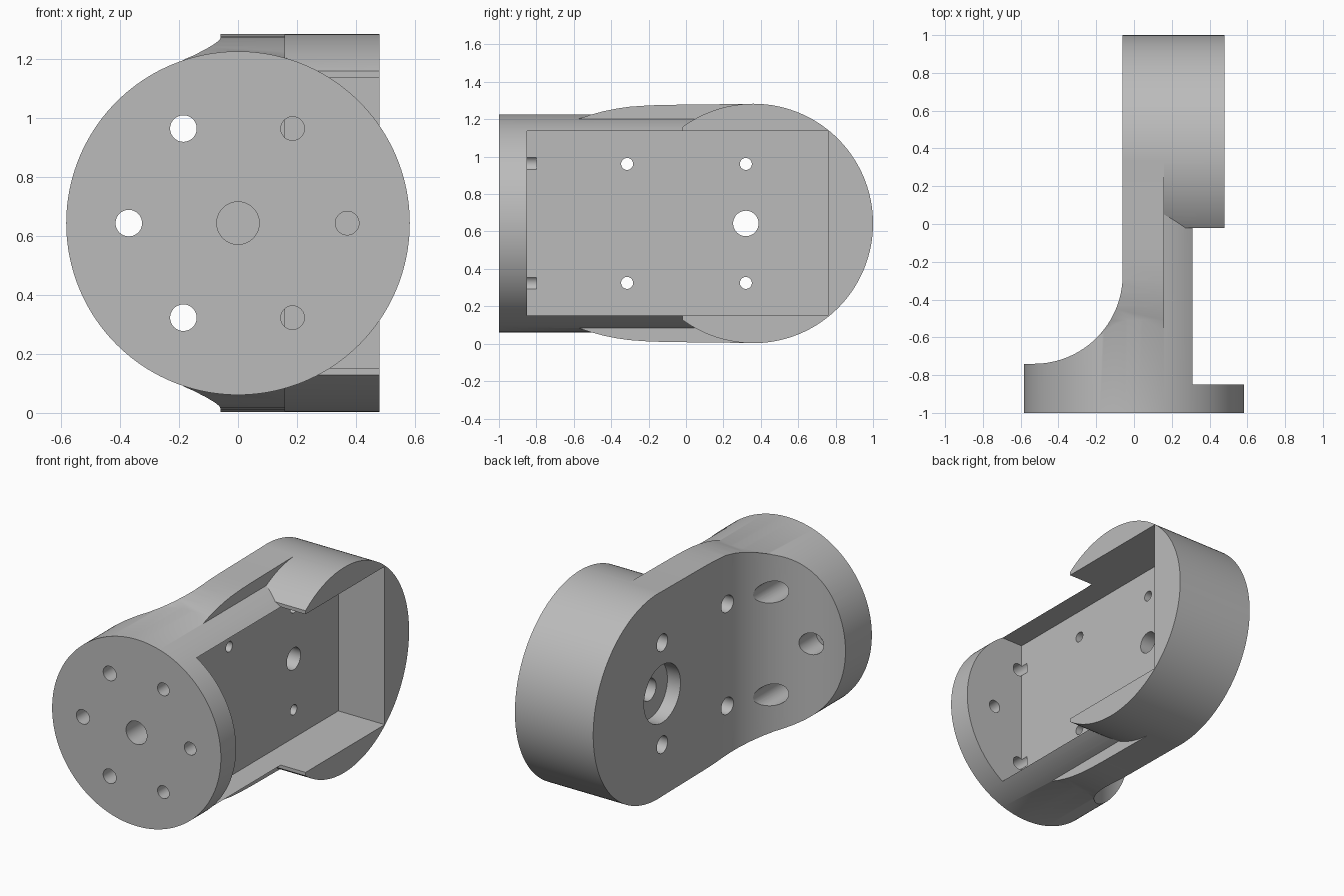
import bpy, bmesh, math
from mathutils import Matrix, Vector

cube = bpy.data.objects.get("Cube")
if cube:
    bpy.data.objects.remove(cube, do_unlink=True)

MID = 0.643  # height of the main axes

grey = bpy.data.materials.new("light grey")
grey.use_nodes = True
grey.diffuse_color = (0.5, 0.5, 0.5, 1)
grey.node_tree.nodes["Principled BSDF"].inputs["Base Color"].default_value = (0.5, 0.5, 0.5, 1)


def finish(bm, name):
    bmesh.ops.recalc_face_normals(bm, faces=bm.faces)
    mesh = bpy.data.meshes.new(name)
    bm.to_mesh(mesh)
    bm.free()
    mesh.materials.append(grey)
    ob = bpy.data.objects.new(name, mesh)
    bpy.context.collection.objects.link(ob)
    return ob


def prism(name, points, direction):
    """Extrude a closed outline along a direction."""
    bm = bmesh.new()
    face = bm.faces.new([bm.verts.new(p) for p in points])
    out = bmesh.ops.extrude_face_region(bm, geom=[face])
    moved = [v for v in out["geom"] if isinstance(v, bmesh.types.BMVert)]
    bmesh.ops.translate(bm, verts=moved, vec=Vector(direction))
    return finish(bm, name)


def rod(name, axis, start, end, a, b, radius, sides=48):
    """Cylinder along x (a, b = y, z) or along y (a, b = x, z)."""
    mid = (start + end) / 2
    if axis == "x":
        place = Matrix.Translation((mid, a, b)) @ Matrix.Rotation(math.pi / 2, 4, "Y")
    else:
        place = Matrix.Translation((a, mid, b)) @ Matrix.Rotation(math.pi / 2, 4, "X")
    bm = bmesh.new()
    bmesh.ops.create_cone(bm, cap_ends=True, segments=sides, radius1=radius,
                          radius2=radius, depth=end - start, matrix=place)
    return finish(bm, name)


def combine(target, other, operation):
    mod = target.modifiers.new(operation, "BOOLEAN")
    mod.object, mod.operation, mod.solver = other, operation, "EXACT"
    bpy.context.view_layer.objects.active = target
    bpy.ops.object.modifier_apply(modifier=mod.name)
    bpy.data.objects.remove(other, do_unlink=True)


# Rounded rear housing, trimmed and chamfered on its open side
body = rod("bracket_body", "x", -0.1, 0.48, 0.36, MID, 0.64, 160)
outline = [(0.16, -1), (0.16, 0.05), (0.27, -0.02), (0.6, -0.02), (0.6, -1)]
combine(body, prism("relief", [(x, y, -0.5) for x, y in outline], (0, 0, 3)), "DIFFERENCE")

# Side plate with flared edges
half = [(-0.7, 0.47), (-0.64, 0.525), (-0.58, 0.557), (-0.51, 0.581), (-0.44, 0.6),
        (-0.37, 0.614), (-0.3, 0.624), (-0.2, 0.631), (-0.1, 0.634), (0.33, 0.639)]
edge = half + [(y, -h) for y, h in reversed(half)]
combine(body, prism("side_plate", [(-0.5, y, MID + h) for y, h in edge], (0.66, 0, 0)), "UNION")

# Round flange running back into the housing
combine(body, rod("flange", "y", -1, 0.2, 0, MID, 0.582, 160), "UNION")

# Concave sweep from the flange to the outer plate face
sweep = [(-0.06, 1.5), (-0.06, -0.27)]
for i in range(1, 33):
    t = math.pi / 2 * i / 32
    sweep.append((-0.53 + 0.47 * math.cos(t), -0.27 - 0.47 * math.sin(t)))
sweep += [(-0.9, -0.74), (-0.9, 1.5)]
combine(body, prism("sweep_cut", [(x, y, -0.5) for x, y in sweep], (0, 0, 3)), "DIFFERENCE")

# Rectangular pocket
pocket = [(0.16, y, MID + h) for y, h in
          [(-0.85, -0.493), (0.76, -0.493), (0.76, 0.493), (-0.85, 0.493)]]
combine(body, prism("pocket", pocket, (1, 0, 0)), "DIFFERENCE")


def drill(*args):
    combine(body, rod("drill", *args), "DIFFERENCE")


# Flange holes: blind centre, ring of six, wide recesses on the swept side
drill("y", -1.1, -0.82, 0, MID, 0.072)
for i in range(6):
    a = math.radians(60 * i)
    x, z = 0.37 * math.cos(a), MID + 0.37 * math.sin(a)
    if x > 0:
        drill("y", -1.1, -0.8, x, z, 0.04)
    else:
        drill("y", -1.1, 0, x, z, 0.045)
        drill("y", -0.85, -0.1, x, z, 0.068)

# Plate holes with recesses on the outer face
for y in (-0.315, 0.32):
    for side in (-1, 1):
        z = MID + side * 0.318
        drill("x", -0.2, 0.3, y, z, 0.032)
        drill("x", -0.2, 0.06, y, z, 0.053)
drill("x", -0.2, 0.3, 0.32, MID, 0.068)
drill("x", -0.2, 0.03, 0.32, MID, 0.18)

bpy.ops.object.select_all(action="DESELECT")
body.select_set(True)
bpy.context.view_layer.objects.active = body
bpy.ops.object.shade_smooth_by_angle(angle=math.radians(25))
